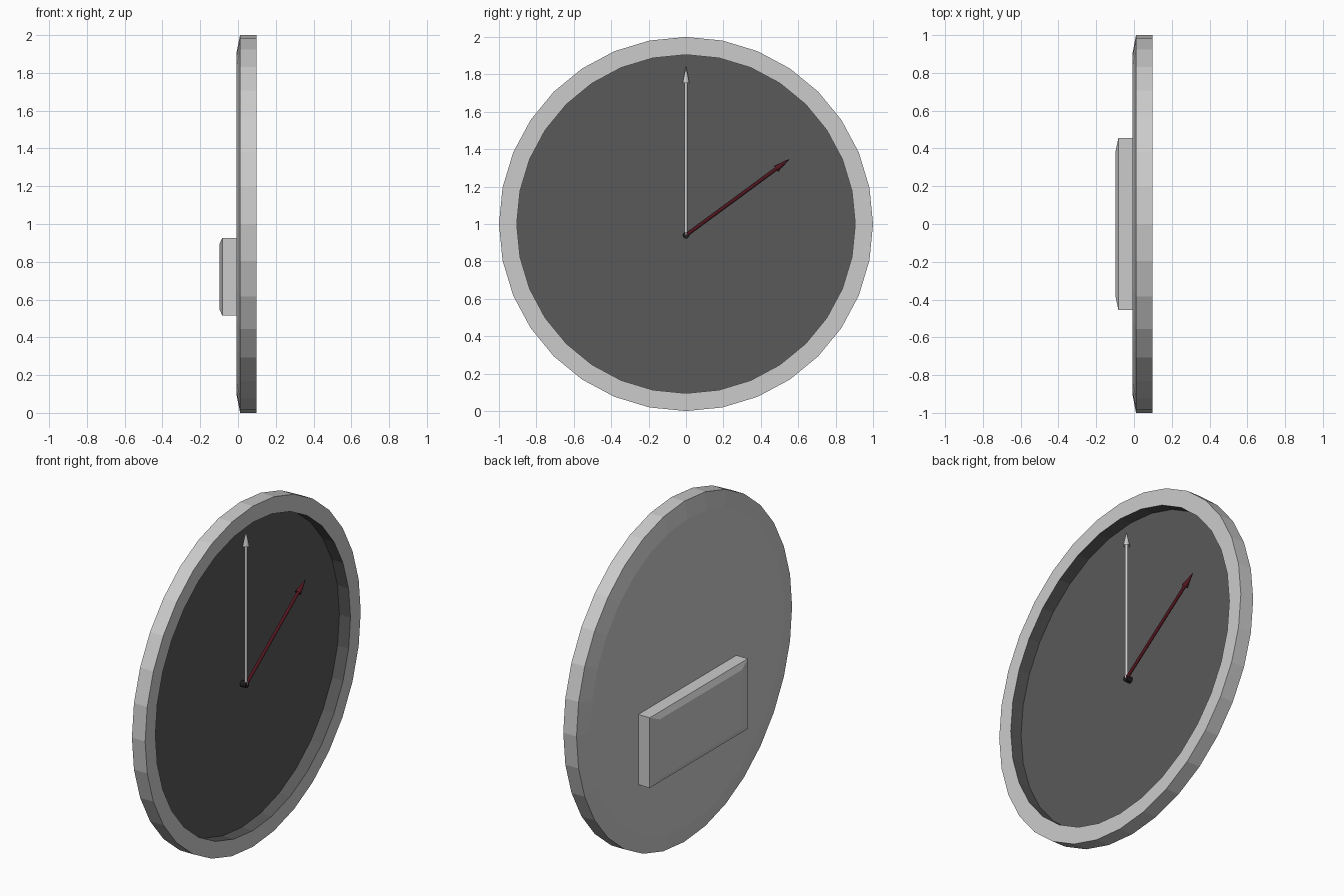
import bpy, bmesh, math
from mathutils import Vector, Matrix

if "Cube" in bpy.data.objects:
    bpy.data.objects.remove(bpy.data.objects["Cube"])

TO_X = Matrix.Rotation(math.pi / 2, 4, 'Y') @ Matrix.Rotation(math.pi / 2, 4, 'Z')


def material(name, rgb):
    m = bpy.data.materials.new(name)
    m.diffuse_color = (*rgb, 1)
    m.use_nodes = True
    m.node_tree.nodes["Principled BSDF"].inputs["Base Color"].default_value = m.diffuse_color
    return m


def finish(name, bm, mat=None):
    bmesh.ops.recalc_face_normals(bm, faces=bm.faces)
    me = bpy.data.meshes.new(name)
    bm.to_mesh(me)
    bm.free()
    if mat:
        me.materials.append(mat)
    ob = bpy.data.objects.new(name, me)
    bpy.context.collection.objects.link(ob)
    return ob


def lathe(name, profile, sides, matrix, mat=None, caps=(True, True)):
    """Revolve (radius, height) points about local z, with optional end caps."""
    bm = bmesh.new()
    rings = [[bm.verts.new((r * math.cos(2 * math.pi * i / sides),
                            r * math.sin(2 * math.pi * i / sides), h))
              for i in range(sides)] for r, h in profile]
    for a, b in zip(rings, rings[1:]):
        for i in range(sides):
            j = (i + 1) % sides
            bm.faces.new((a[i], a[j], b[j], b[i]))
    for ring, cap in zip((rings[0], rings[-1]), caps):
        if cap:
            bm.faces.new(ring)
    bm.transform(matrix)
    return finish(name, bm, mat)


dial_grey = material("dial_grey", (0.10, 0.10, 0.10))
white = material("hand_white", (0.9, 0.9, 0.9))
red = material("hand_red", (0.085, 0.008, 0.014))
black = material("hub_black", (0.012, 0.012, 0.012))

CENTRE = Matrix.Translation((0, 0, 1)) @ TO_X
DIAL_X, FRONT_X = 0.025, 0.097

# Case: bevelled back and front rim, open at the well
lathe("clock_case", [(0.9, -0.009), (1, 0.011), (1, FRONT_X), (0.905, FRONT_X)],
      32, CENTRE, caps=(True, False))

# Dark recessed dial with its side wall; normals face into the well
well = lathe("dial", [(0.905, FRONT_X), (0.905, DIAL_X)], 32, CENTRE, dial_grey,
             caps=(False, True))
well.data.flip_normals()

# Hub and two arrow hands
HUB = Vector((0.052, 0, 0.94))
lathe("hub", [(0.018, DIAL_X), (0.018, 0.06)], 16,
      Matrix.Translation((0, 0, HUB.z)) @ TO_X, black)


def hand(name, tip, mat):
    d = tip - HUB
    n = d.length
    turn = d.to_track_quat('Z', 'X').to_matrix().to_4x4()
    lathe(name, [(0.009, 0), (0.009, n - 0.08), (0.018, n - 0.085), (0.001, n)], 24,
          Matrix.Translation(HUB) @ turn, mat)


hand("minute_hand", Vector((HUB.x, 0, 1.84)), white)
hand("hour_hand", Vector((HUB.x, 0.55, 1.345)), red)

# Battery box on the back, with a slightly tapered cover
bm = bmesh.new()
bmesh.ops.create_cube(bm, size=1)
bm.transform(Matrix.Translation((-0.0445, 0, 0.721)) @ Matrix.Diagonal((0.077, 0.91, 0.412, 1)))
back = min(bm.faces, key=lambda f: f.calc_center_median().x)
cover = bmesh.ops.extrude_discrete_faces(bm, faces=[back])["faces"][0]
c = cover.calc_center_median()
for v in cover.verts:
    v.co = c + (v.co - c) * 0.84 + Vector((-0.015, 0, 0))
finish("battery_box", bm)
